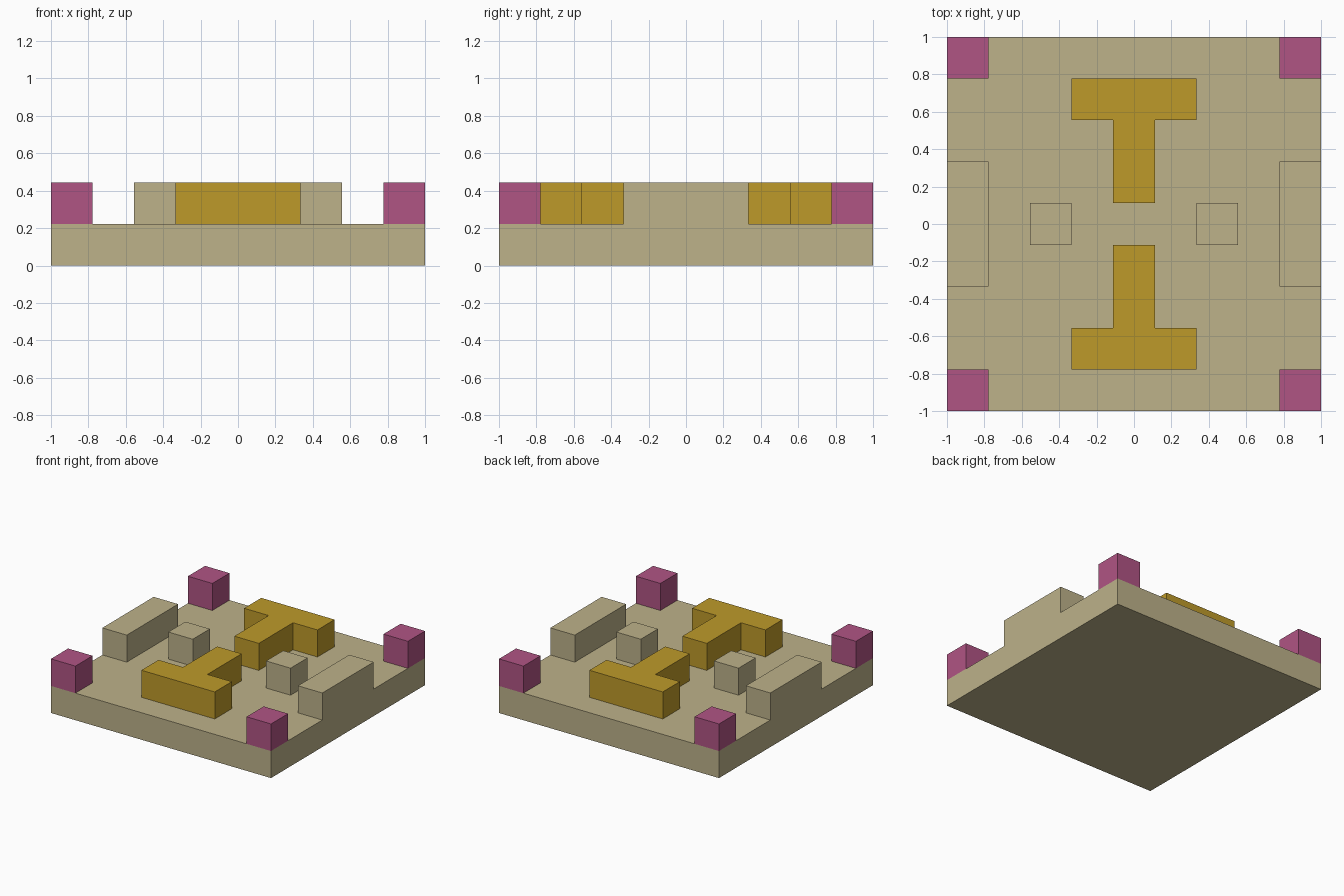
import bpy
import bmesh

cube = bpy.data.objects.get("Cube")
if cube:
    bpy.data.objects.remove(cube, do_unlink=True)

# The whole model sits on a nine by nine layout of square cells
CELL = 2 / 9


def make_material(name, colour):
    mat = bpy.data.materials.new(name)
    mat.use_nodes = True
    mat.diffuse_color = (*colour, 1)
    mat.node_tree.nodes["Principled BSDF"].inputs["Base Color"].default_value = (*colour, 1)
    return mat


sand = make_material("sand", (0.509, 0.445, 0.254))
gold = make_material("gold", (0.515, 0.323, 0.023))
pink = make_material("pink", (0.434, 0.089, 0.231))


def prism(name, outline, bottom, mat):
    """Extrude a counter-clockwise outline, in cells, up by one cell."""
    bm = bmesh.new()
    base = bm.faces.new([bm.verts.new((x * CELL, y * CELL, bottom * CELL)) for x, y in outline])
    top = bmesh.ops.extrude_face_region(bm, geom=[base], use_keep_orig=True)["geom"]
    bmesh.ops.translate(bm, vec=(0, 0, CELL),
                        verts=[v for v in top if isinstance(v, bmesh.types.BMVert)])
    bmesh.ops.recalc_face_normals(bm, faces=bm.faces)
    mesh = bpy.data.meshes.new(name)
    bm.to_mesh(mesh)
    bm.free()
    mesh.materials.append(mat)
    obj = bpy.data.objects.new(name, mesh)
    bpy.context.collection.objects.link(obj)
    return obj


def block(name, x, y, width, depth, bottom, mat):
    """Box one cell high, centred on (x, y)."""
    w, d = width / 2, depth / 2
    prism(name, [(x - w, y - d), (x + w, y - d), (x + w, y + d), (x - w, y + d)], bottom, mat)


# Square floor slab
block("base", 0, 0, 9, 9, 0, sand)

# Side walls flush with the slab edge, and the small posts inside them
for side, s in (("left", 1), ("right", -1)):
    block(f"{side}_wall", s * 4, 0, 1, 3, 1, sand)
    block(f"{side}_post", s * 2, 0, 1, 1, 1, sand)

# T-shaped barriers with their stems towards the centre
tee = [(-1.5, 3.5), (-1.5, 2.5), (-0.5, 2.5), (-0.5, 0.5),
       (0.5, 0.5), (0.5, 2.5), (1.5, 2.5), (1.5, 3.5)]
for end, s in (("back", 1), ("front", -1)):
    prism(f"{end}_barrier", [(x * s, y * s) for x, y in tee], 1, gold)

    # Corner blocks
    for side, t in (("left", 1), ("right", -1)):
        block(f"{end}_{side}_corner", t * 4, s * 4, 1, 1, 1, pink)
